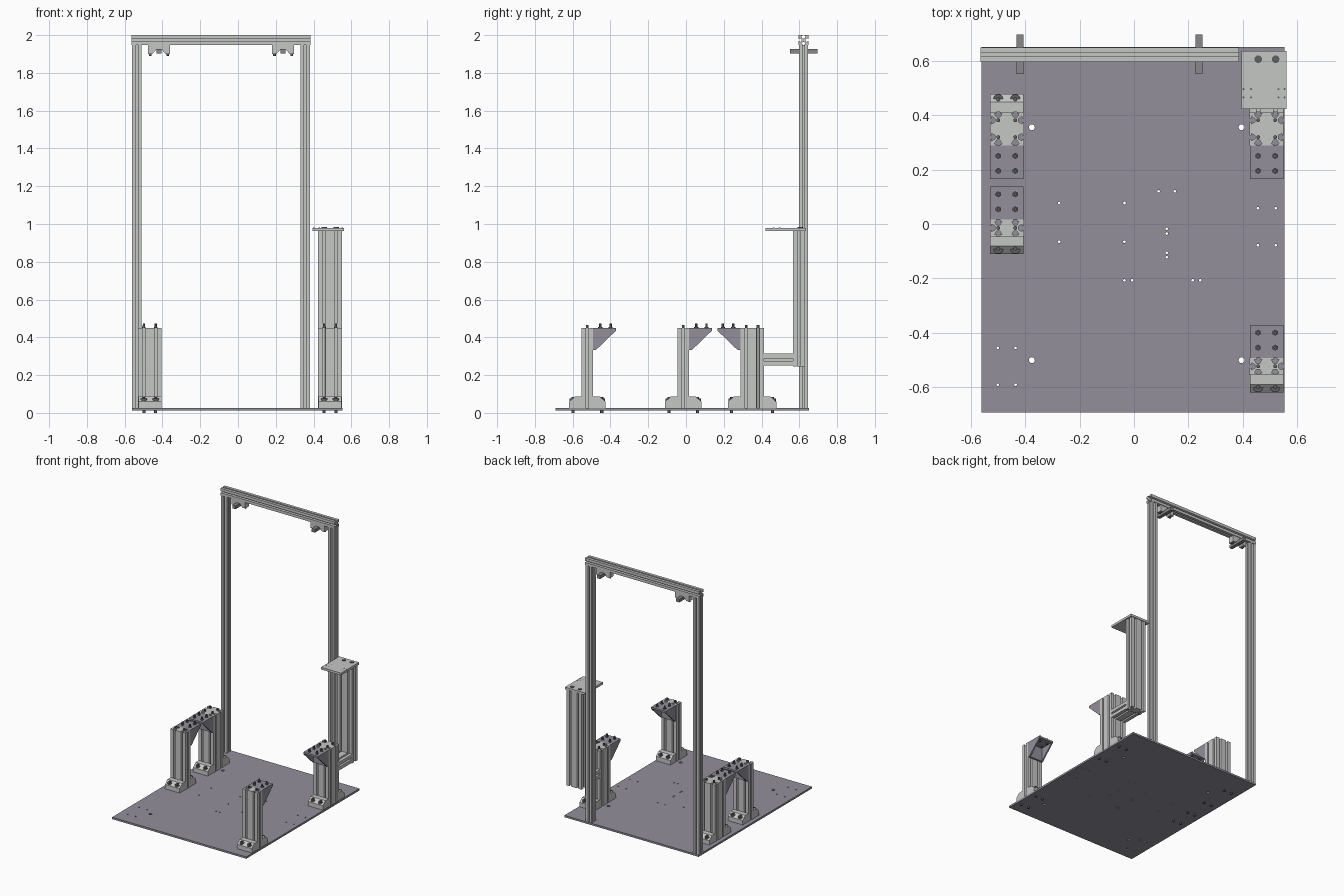
import bpy, bmesh, math
from mathutils import Matrix, Vector

if "Cube" in bpy.data.objects:
    bpy.data.objects.remove(bpy.data.objects["Cube"])


def material(name, rgb):
    m = bpy.data.materials.new(name)
    m.diffuse_color = (*rgb, 1)
    m.use_nodes = True
    m.node_tree.nodes["Principled BSDF"].inputs["Base Color"].default_value = m.diffuse_color
    return m


ALU = material("light aluminium", (0.56, 0.57, 0.56))
STEEL = material("violet grey steel", (0.29, 0.275, 0.33))
BOLT = material("dark bolt grey", (0.12, 0.12, 0.13))
TUBE = material("mid grey tube", (0.25, 0.25, 0.26))


def finish(name, bm, mat):
    bmesh.ops.recalc_face_normals(bm, faces=bm.faces)
    me = bpy.data.meshes.new(name)
    bm.to_mesh(me)
    bm.free()
    me.materials.append(mat)
    ob = bpy.data.objects.new(name, me)
    bpy.context.collection.objects.link(ob)
    return ob


def prism(name, pts, height, mat, matrix):
    """Extrude a 2D outline along local z, then place it with a matrix."""
    bm = bmesh.new()
    f = bm.faces.new([bm.verts.new((x, y, 0)) for x, y in pts])
    ext = bmesh.ops.extrude_face_region(bm, geom=[f])["geom"]
    bmesh.ops.translate(bm, vec=(0, 0, height),
                        verts=[v for v in ext if isinstance(v, bmesh.types.BMVert)])
    bm.transform(matrix)
    return finish(name, bm, mat)


def box(name, lo, hi, mat):
    pts = [(lo[0], lo[1]), (hi[0], lo[1]), (hi[0], hi[1]), (lo[0], hi[1])]
    return prism(name, pts, hi[2] - lo[2], mat, Matrix.Translation((0, 0, lo[2])))


def add_cyl(bm, x, y, z0, z1, r, n=16):
    bmesh.ops.create_cone(bm, cap_ends=True, segments=n, radius1=r, radius2=r, depth=z1 - z0,
                          matrix=Matrix.Translation((x, y, (z0 + z1) / 2)))


def cylinders(name, specs, mat):
    bm = bmesh.new()
    for s in specs:
        add_cyl(bm, *s)
    return finish(name, bm, mat)


def slot_outline(nx, ny, cx, cy):
    """Outline of a T-slot extrusion made of nx by ny cells, centred."""
    w, d = nx * cx, ny * cy
    c = min(cx, cy)
    shape = [(-.11, 0), (-.11, .1), (-.225, .1), (-.1, .32),
             (.1, .32), (.225, .1), (.11, .1), (.11, 0)]
    corners = [Vector(p) for p in ((-w/2, -d/2), (w/2, -d/2), (w/2, d/2), (-w/2, d/2))]
    pts = []
    for i in range(4):
        a, b = corners[i], corners[(i + 1) % 4]
        n = (nx, ny)[i % 2]
        t = (b - a).normalized()
        inward = Vector((-t.y, t.x))
        pts.append(a)
        for k in range(n):
            mid = a.lerp(b, (k + .5) / n)
            pts += [mid + t * u * c + inward * v * c for u, v in shape]
    return [tuple(p) for p in pts]


def extrusion(name, nx, ny, cx, cy, length, pos, rot=Matrix()):
    return prism(name, slot_outline(nx, ny, cx, cy), length, ALU,
                 Matrix.Translation(pos) @ rot)


ALONG_X = Matrix.Rotation(math.pi / 2, 4, 'Y')
ALONG_Y = Matrix.Rotation(-math.pi / 2, 4, 'X')
# local outline (x, y) -> world (y, z), extruded along world x
SIDE = Matrix(((0, 0, 1, 0), (1, 0, 0, 0), (0, 1, 0, 0), (0, 0, 0, 1)))
FLOOR = 0.026
TOP = 0.45
HALF = 0.0625

# base plate with drilled holes
plate = box("base_plate", (-.56, -.692, .012), (.553, .65, FLOOR), STEEL)
holes = [(x, y, .011) for x in (-.375, .395) for y in (.355, -.5)]
for xs, ys in (((-.5, -.435), (-.455, -.59)), ((-.275, -.035), (.077, -.065)),
               ((.09, .15), (.12,)), ((.12,), (-.018, -.035, -.105, -.122)),
               ((-.035, -.007, .215, .243), (-.207,)), ((.455, .52), (.058, -.078))):
    holes += [(x, y, .005) for x in xs for y in ys]
cutter = cylinders("hole_cutter", [(x, y, -.05, .1, r, 12) for x, y, r in holes], STEEL)
cutter.hide_render = True
mod = plate.modifiers.new("holes", 'BOOLEAN')
mod.object = cutter
mod.solver = 'EXACT'
drilled = bpy.data.meshes.new_from_object(
    plate.evaluated_get(bpy.context.evaluated_depsgraph_get()))
plate.modifiers.clear()
plate.data = drilled
bpy.data.objects.remove(cutter)

# tall gantry frame
for side, x in (("left", -.535), ("right", .355)):
    extrusion(side + "_gantry_post", 1, 1, .05, .05, 1.948 - FLOOR, (x, .622, FLOOR))
extrusion("gantry_beam", 1, 1, .053, .053, .948, (-.563, .622, 1.9735), ALONG_X)

# hangers with cross tubes below the beam
for side, x in (("left", -.418), ("right", .239)):
    half = [(.058, 1.947), (.058, 1.9), (.035, 1.9), (.013, 1.925)]
    outline = half + [(-a, b) for a, b in reversed(half)]
    # outline (x, z), extruded along y
    m = Matrix(((1, 0, 0, x), (0, 0, 1, .6), (0, 1, 0, 0), (0, 0, 0, 1)))
    prism(side + "_hanger", outline, .044, ALU, m)
    box(side + "_hanger_tube", (x - .013, .55, 1.902), (x + .013, .695, 1.926), TUBE)
    cylinders(side + "_hanger_bolts",
              [(x + s * .046, .622, 1.89, 1.902, .007) for s in (-1, 1)], BOLT)


def support(name, cx, y0, y1, ny, direction):
    """Short column with feet on both sides and a gusseted shelf bracket."""
    cyl = (y1 - y0) / ny
    extrusion(name + "_column", 2, ny, HALF, cyl, TOP - FLOOR, (cx, (y0 + y1) / 2, FLOOR))
    bolt_x = (cx - HALF / 2, cx + HALF / 2)
    bolts, pins = [], []
    # cast feet
    for s, face in ((-1, y0), (1, y1)):
        foot = [(0, 0), (.066, 0), (.066, .033), (.036, .06), (0, .06)]
        pts = [(face + s * a, FLOOR + b) for a, b in foot]
        prism(name + "_foot", pts, .122, ALU, Matrix.Translation((cx - .061, 0, 0)) @ SIDE)
        for x in bolt_x:
            y = face + s * .046
            bolts += [(x, y, FLOOR, .076, .018), (x, y, .076, .084, .008, 6),
                      (x, y, 0, .014, .008)]
    # shelf bracket: top, back and two triangular cheeks
    face = y1 if direction > 0 else y0
    far = face + direction * .122
    lo, hi = min(face, far), max(face, far)
    box(name + "_shelf", (cx - .0615, lo, TOP - .014), (cx + .0615, hi, TOP), STEEL)
    inner = face + direction * .014
    box(name + "_shelf_back", (cx - .0615, min(face, inner), .332),
        (cx + .0615, max(face, inner), TOP - .014), STEEL)
    tri = [(inner, TOP - .014), (far, TOP - .014), (inner, .332)]
    for x in (cx - .0615, cx + .0515):
        prism(name + "_shelf_cheek", tri, .01, STEEL, Matrix.Translation((x, 0, 0)) @ SIDE)
    # shelf and column-top fasteners
    for x in bolt_x:
        for off in (.038, .093):
            y = face + direction * off
            pins += [(x, y, TOP - .024, .472, .006), (x, y, TOP, .456, .011, 6)]
        for k in range(ny):
            pins.append((x, y0 + (k + .5) * cyl, TOP - .01, .466, .007))
    cylinders(name + "_foot_bolts", bolts, BOLT)
    cylinders(name + "_shelf_bolts", pins, BOLT)


support("left_back", -.467, .288, .412, 2, -1)
support("right_back", .487, .288, .412, 2, -1)
support("left_middle", -.467, -.045, .016, 1, 1)
support("right_front", .487, -.553, -.492, 1, 1)

# raised column carried by an arm behind the right back support
extrusion("raised_column", 2, 1, HALF, HALF, .963 - .245, (.487, .599, .245))
extrusion("carrier_arm", 2, 1, HALF, HALF, .156, (.487, .412, .282), ALONG_Y)
box("raised_table", (.394, .422, .963), (.56, .635, .98), ALU)
cylinders("raised_table_bolts",
          [(x, .605, .975, .984, .014) for x in (.456, .52)], BOLT)
cylinders("raised_table_holes",
          [(x, y, .978, .981, .004, 8) for x in (.402, .43, .53, .553) for y in (.465, .495)],
          BOLT)
